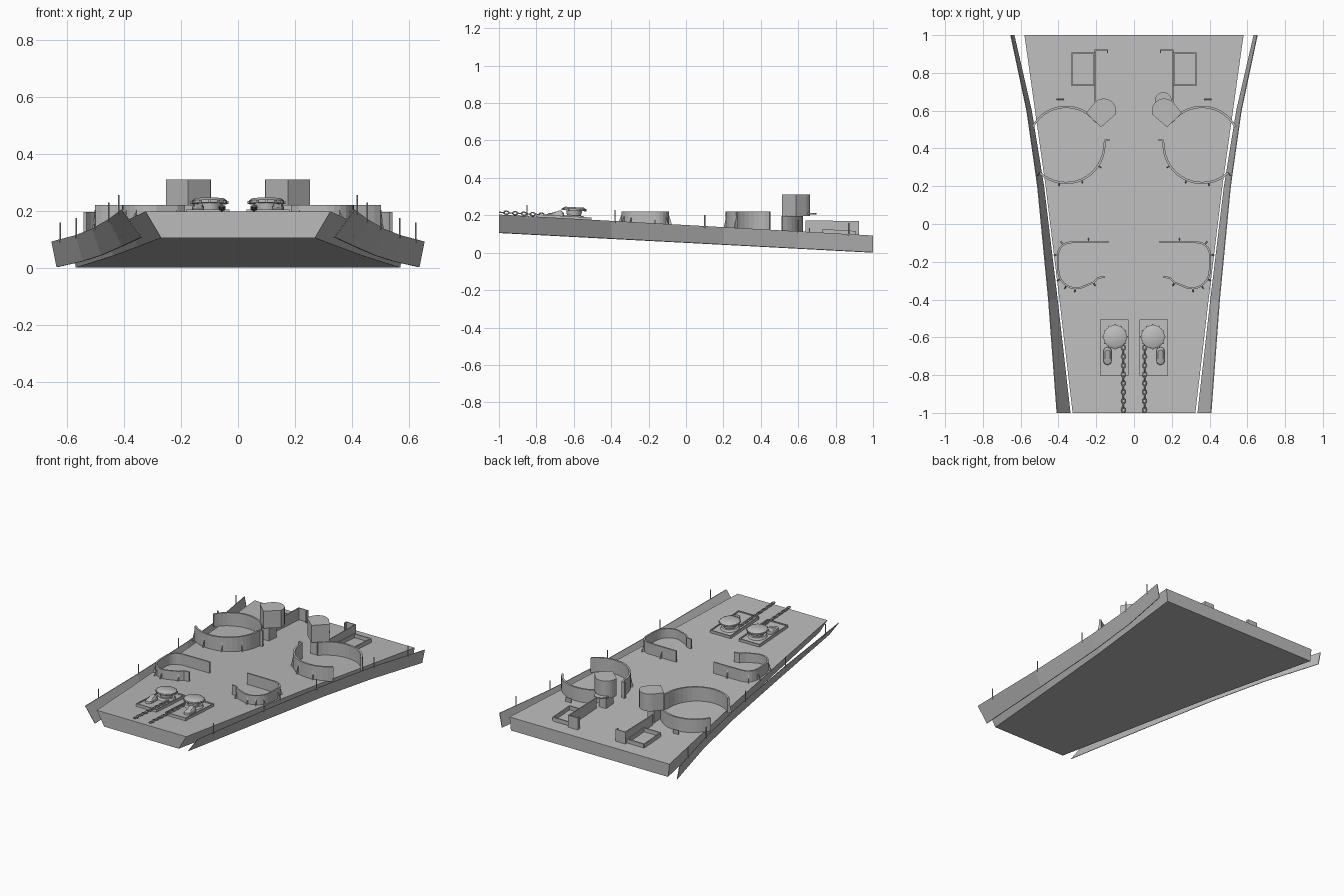
import bpy, bmesh, math
from mathutils import Matrix, Vector

if "Cube" in bpy.data.objects:
    bpy.data.objects.remove(bpy.data.objects["Cube"], do_unlink=True)

grey = bpy.data.materials.new("hull grey")
grey.use_nodes = True
grey.diffuse_color = (0.5, 0.5, 0.5, 1)
grey.node_tree.nodes["Principled BSDF"].inputs["Base Color"].default_value = (0.5, 0.5, 0.5, 1)

SLOPE = 0.056


def deck_z(y):
    return 0.142 - SLOPE * y


def on_deck(x, y, lift=0):
    return Matrix.Translation((x, y, deck_z(y) + lift)) @ Matrix.Rotation(-SLOPE, 4, 'X')


def finish(name, bm, mirror=True, smooth=False):
    bmesh.ops.recalc_face_normals(bm, faces=bm.faces)
    me = bpy.data.meshes.new(name)
    bm.to_mesh(me)
    bm.free()
    me.materials.append(grey)
    ob = bpy.data.objects.new(name, me)
    bpy.context.collection.objects.link(ob)
    if mirror:
        ob.modifiers.new("Mirror", 'MIRROR').use_mirror_merge = False
    if smooth:
        bpy.ops.object.select_all(action='DESELECT')
        ob.select_set(True)
        bpy.context.view_layer.objects.active = ob
        bpy.ops.object.shade_smooth_by_angle(angle=math.radians(35))
    return ob


def loft(bm, rings):
    """Skin closed rings of points and cap both ends."""
    vs = [[bm.verts.new(p) for p in r] for r in rings]
    n = len(vs[0])
    for a, b in zip(vs, vs[1:]):
        for i in range(n):
            j = (i + 1) % n
            bm.faces.new((a[i], a[j], b[j], b[i]))
    bm.faces.new(vs[0][::-1])
    bm.faces.new(vs[-1])


def box(bm, size, matrix):
    bmesh.ops.create_cube(bm, size=1, matrix=matrix @ Matrix.Diagonal((*size, 1)))


def cylinder(bm, r1, r2, h, matrix, seg=20):
    bmesh.ops.create_cone(bm, cap_ends=True, segments=seg, radius1=r1, radius2=r2, depth=h,
                          matrix=matrix @ Matrix.Translation((0, 0, h / 2)))


def arc(cx, cy, r, a0, a1, n):
    return [(cx + r * math.cos(math.radians(a0 + (a1 - a0) * i / n)),
             cy + r * math.sin(math.radians(a0 + (a1 - a0) * i / n))) for i in range(n + 1)]


def normals(path):
    pts = [Vector(p) for p in path]
    out = []
    for i in range(len(pts)):
        d = (pts[min(i + 1, len(pts) - 1)] - pts[max(i - 1, 0)]).normalized()
        out.append(Vector((-d.y, d.x)))
    return pts, out


def wall(bm, path, top, thick=0.01):
    """Upright sheet along a path; top is a function of y."""
    pts, ns = normals(path)
    rings = []
    for p, n in zip(pts, ns):
        a, b = p + n * thick / 2, p - n * thick / 2
        rings.append([(a.x, a.y, deck_z(a.y) - 0.004), (a.x, a.y, top(p.y)),
                      (b.x, b.y, top(p.y)), (b.x, b.y, deck_z(b.y) - 0.004)])
    loft(bm, rings)


def gussets(bm, path, top, picks, side, depth=0.022):
    """Triangular stiffeners on one side of a wall."""
    pts, ns = normals(path)
    for i in picks:
        p, n = pts[i], ns[i] * side
        t = Vector((-n.y, n.x)) * 0.003
        foot = p + n * depth
        z0, z1 = deck_z(p.y) - 0.004, top(p.y) - 0.005
        loft(bm, [[(p.x + s * t.x, p.y + s * t.y, z0), (foot.x + s * t.x, foot.y + s * t.y, z0),
                   (p.x + s * t.x, p.y + s * t.y, z1)] for s in (-1, 1)])


# deck block: y, top half width, bottom half width
bm = bmesh.new()
loft(bm, [[(-t, y, deck_z(y)), (t, y, deck_z(y)), (b, y, 0.0525 * (1 - y)), (-b, y, 0.0525 * (1 - y))]
          for y, t, b in ((-1, 0.325, 0.27), (-0.4, 0.395, 0.352), (0.2, 0.468, 0.437), (1, 0.58, 0.57))])
finish("deck_block", bm, mirror=False)

# flared side plates: y, top x, bottom x
plate = ((-1, 0.41, 0.34), (-0.4, 0.455, 0.408), (0.2, 0.513, 0.48), (0.6, 0.57, 0.545), (1, 0.655, 0.637))
bm = bmesh.new()
loft(bm, [[(t, y, deck_z(y) + 0.006), (t - 0.004, y, deck_z(y) + 0.006),
           (b - 0.004, y, 0.0525 * (1 - y) + 0.002), (b, y, 0.0525 * (1 - y) + 0.002)] for y, t, b in plate])
finish("side_plate", bm)

# thin posts standing on the plate edges
bm = bmesh.new()
for y in (-0.85, -0.38, 0.1, 0.6, 0.87):
    for (y0, x0, _), (y1, x1, _) in zip(plate, plate[1:]):
        if y0 <= y < y1:
            x = x0 + (x1 - x0) * (y - y0) / (y1 - y0)
            cylinder(bm, 0.003, 0.003, 0.07, Matrix.Translation((x - 0.003, y, deck_z(y) - 0.004)), 6)
finish("edge_post", bm)

# forward splinter shields
path = ([(0.135, -0.095), (0.24, -0.095)] + arc(0.335, -0.165, 0.068, 90, 0, 5)
        + arc(0.305, -0.245, 0.096, 0, -100, 7) + [(0.215, -0.31), (0.19, -0.285), (0.155, -0.28)])
level = lambda y: 0.22
bm = bmesh.new()
wall(bm, path, level)
gussets(bm, path, level, (1, 4, 7, 10, 12, 14, 16), 1)
finish("forward_shield", bm)

# round gun tubs, open on the outboard side
front = arc(0.36, 0.42, 0.203, -47, -180, 16) + [(0.152, 0.443), (0.13, 0.445)]
back = arc(0.36, 0.42, 0.2, 28, 143, 14)
low = lambda y: 0.195
bm = bmesh.new()
wall(bm, front, level, 0.012)
wall(bm, back, low, 0.012)
gussets(bm, front, level, (0, 4, 8, 12), 1 if front[0][1] < 0 else -1, -0.02)
finish("gun_tub", bm)

# raised director houses on narrow supports
outline = [(0.175, 0.512), (0.253, 0.588)] + arc(0.16, 0.598, 0.066, 45, 195, 12)
bm = bmesh.new()
loft(bm, [[(x, y, z) for x, y in outline] for z in (0.197, 0.31)])
finish("director_house", bm)
bm = bmesh.new()
box(bm, (0.05, 0.08, 0.1), Matrix.Translation((0.175, 0.575, 0.15)))
finish("director_support", bm)
bm = bmesh.new()
cylinder(bm, 0.045, 0.045, 0.008, Matrix.Translation((0.155, 0.653, 0.205)))
finish("lookout_platform", bm, mirror=False)

# aft screens and low hatch coamings
bm = bmesh.new()
slanted = lambda y: 0.185 - 0.018 * y
wall(bm, [(0.205, 0.64), (0.205, 0.92)], slanted, 0.006)
wall(bm, [(0.208, 0.922), (0.14, 0.922)], slanted, 0.006)
wall(bm, [(0.14, 0.905), (0.14, 0.925)], slanted, 0.006)
finish("aft_screen", bm)
bm = bmesh.new()
coaming = lambda y: deck_z(y) + 0.025
for a, b in (((0.21, 0.735), (0.33, 0.735)), ((0.33, 0.735), (0.33, 0.905)),
             ((0.33, 0.905), (0.21, 0.905)), ((0.21, 0.905), (0.21, 0.735))):
    wall(bm, [a, b], coaming, 0.008)
finish("hatch_coaming", bm)
bm = bmesh.new()
box(bm, (0.04, 0.006, 0.03), on_deck(0.39, 0.66, 0.012))
finish("deck_cleat", bm)

# windlass beds with raised rims
bm = bmesh.new()
box(bm, (0.15, 0.295, 0.014), on_deck(0.105, -0.653, 0.004))
for sx in (-1, 1):
    box(bm, (0.006, 0.295, 0.008), on_deck(0.105 + sx * 0.072, -0.653, 0.014))
    box(bm, (0.15, 0.006, 0.008), on_deck(0.105, -0.653 + sx * 0.145, 0.014))
finish("windlass_bed", bm)

# capstans with whelps around the drum
bm = bmesh.new()
base = on_deck(0.1, -0.6, 0.01)
for r1, r2, z, h in ((0.058, 0.05, 0, 0.014), (0.038, 0.042, 0.014, 0.026), (0.062, 0.062, 0.04, 0.01),
                     (0.062, 0.05, 0.05, 0.008)):
    cylinder(bm, r1, r2, h, base @ Matrix.Translation((0, 0, z)), 24)
for i in range(12):
    box(bm, (0.014, 0.008, 0.01),
        base @ Matrix.Rotation(math.tau * i / 12, 4, 'Z') @ Matrix.Translation((0.06, 0, 0.044)))
finish("capstan", bm, smooth=True)

# chain pipe hoods beside the capstans
bm = bmesh.new()
hood = arc(0, 0.022, 0.022, 0, 180, 8) + arc(0, -0.03, 0.022, 180, 360, 8)
m = on_deck(0.14, -0.695, 0.008)
loft(bm, [[m @ Vector((x * s, y * s, z if y > 0 else z * 0.6)) for x, y in hood]
          for s, z in ((1, 0), (0.95, 0.025), (0.6, 0.037))])
finish("chain_pipe", bm, smooth=True)

# anchor chain: alternating flat and upright oval links
bm = bmesh.new()
for k in range(15):
    m = on_deck(0.056, -0.655 - k * 0.0235, 0.018) @ Matrix.Rotation(math.pi / 2 * (k % 2), 4, 'Y')
    rings = []
    for i in range(10):
        a = math.tau * i / 10
        rings.append([bm.verts.new(m @ Vector(((0.0085 + 0.0038 * math.cos(b)) * math.cos(a),
                                               (0.0135 + 0.0038 * math.cos(b)) * math.sin(a),
                                               0.0038 * math.sin(b))))
                      for b in (math.tau * j / 5 for j in range(5))])
    for i in range(10):
        for j in range(5):
            p, q = rings[i], rings[(i + 1) % 10]
            bm.faces.new((p[j], q[j], q[(j + 1) % 5], p[(j + 1) % 5]))
finish("anchor_chain", bm)
